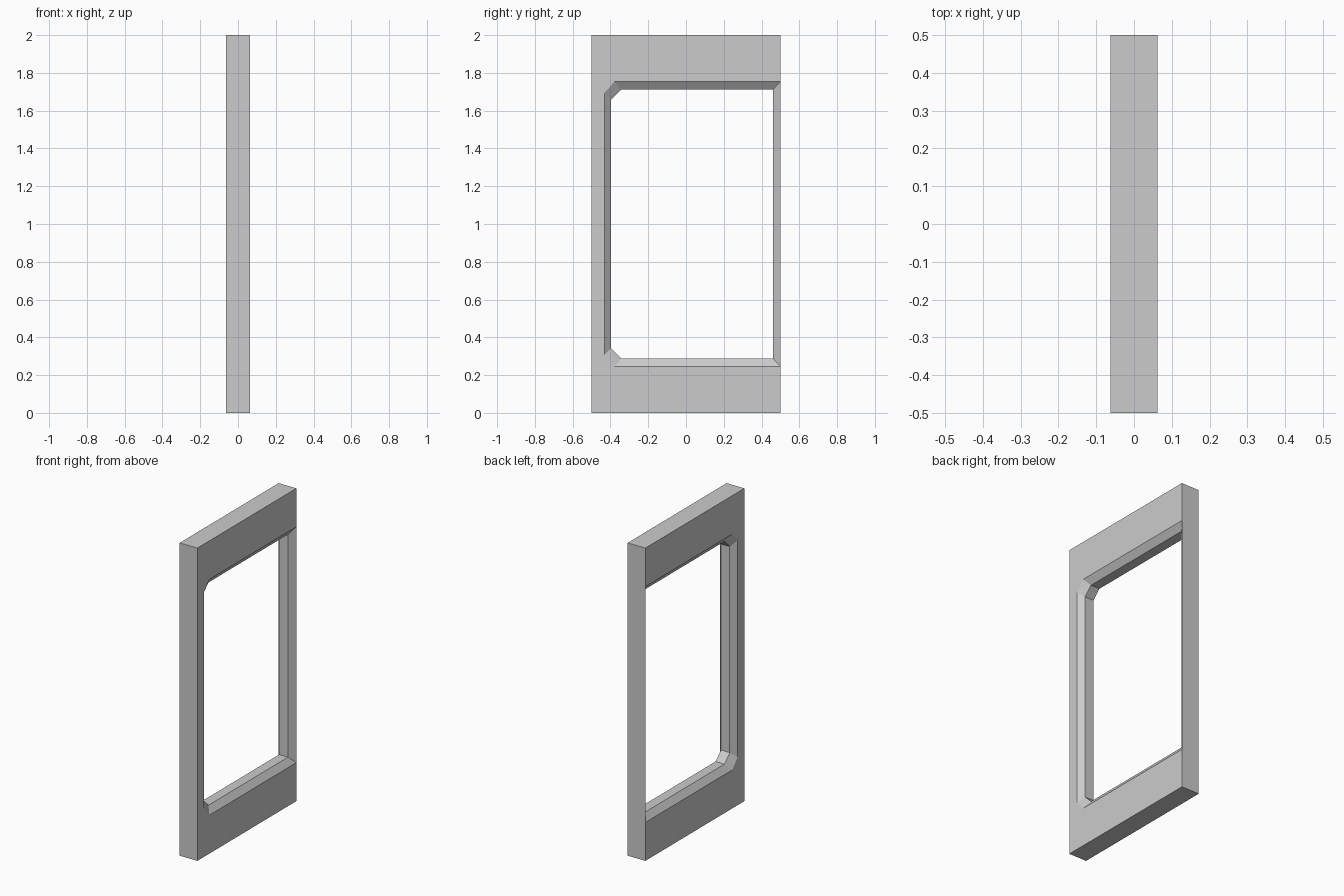
import bpy, bmesh

if "Cube" in bpy.data.objects:
    bpy.data.objects.remove(bpy.data.objects["Cube"])

HALF = 0.0625      # half thickness of the panel
LIP = 0.0315       # half thickness of the inner wall


def mirrored(half):
    """Complete a lower (y, z) path with its mirror about z = 1."""
    return half + [(y, 2 - z) for y, z in reversed(half)]


# Opening outline on the panel face and on the inner wall; the +y end reaches the edge
outer_hole = mirrored([(0.5, 0.246), (-0.378, 0.246), (-0.432, 0.307)])
inner_hole = mirrored([(0.461, 0.288), (-0.344, 0.288), (-0.397, 0.341)])
# Outside of the panel, running round from the top of the opening to its bottom
rim = [(0.5, 2), (-0.5, 2), (-0.5, 0), (0.5, 0)]

bm = bmesh.new()


def ring(points, x):
    return [bm.verts.new((x, y, z)) for y, z in points]


def bridge(a, b):
    for i in range(len(a)):
        j = (i + 1) % len(a)
        bm.faces.new((a[i], a[j], b[j], b[i]))


# C-shaped faces and bevels on both sides
borders, walls = [], []
for side in (1, -1):
    hole = ring(outer_hole, side * HALF)
    edge = ring(rim, side * HALF)
    wall = ring(inner_hole, side * LIP)
    bm.faces.new(hole + edge)
    bridge(hole, wall)
    borders.append([hole[-1]] + edge + [hole[0]])
    walls.append(wall)

# Outside edges and inner wall of the opening
bridge(*borders)
bridge(*walls)
bmesh.ops.recalc_face_normals(bm, faces=bm.faces)

mesh = bpy.data.meshes.new("window_frame")
bm.to_mesh(mesh)
bm.free()
frame = bpy.data.objects.new("window_frame", mesh)
bpy.context.collection.objects.link(frame)
